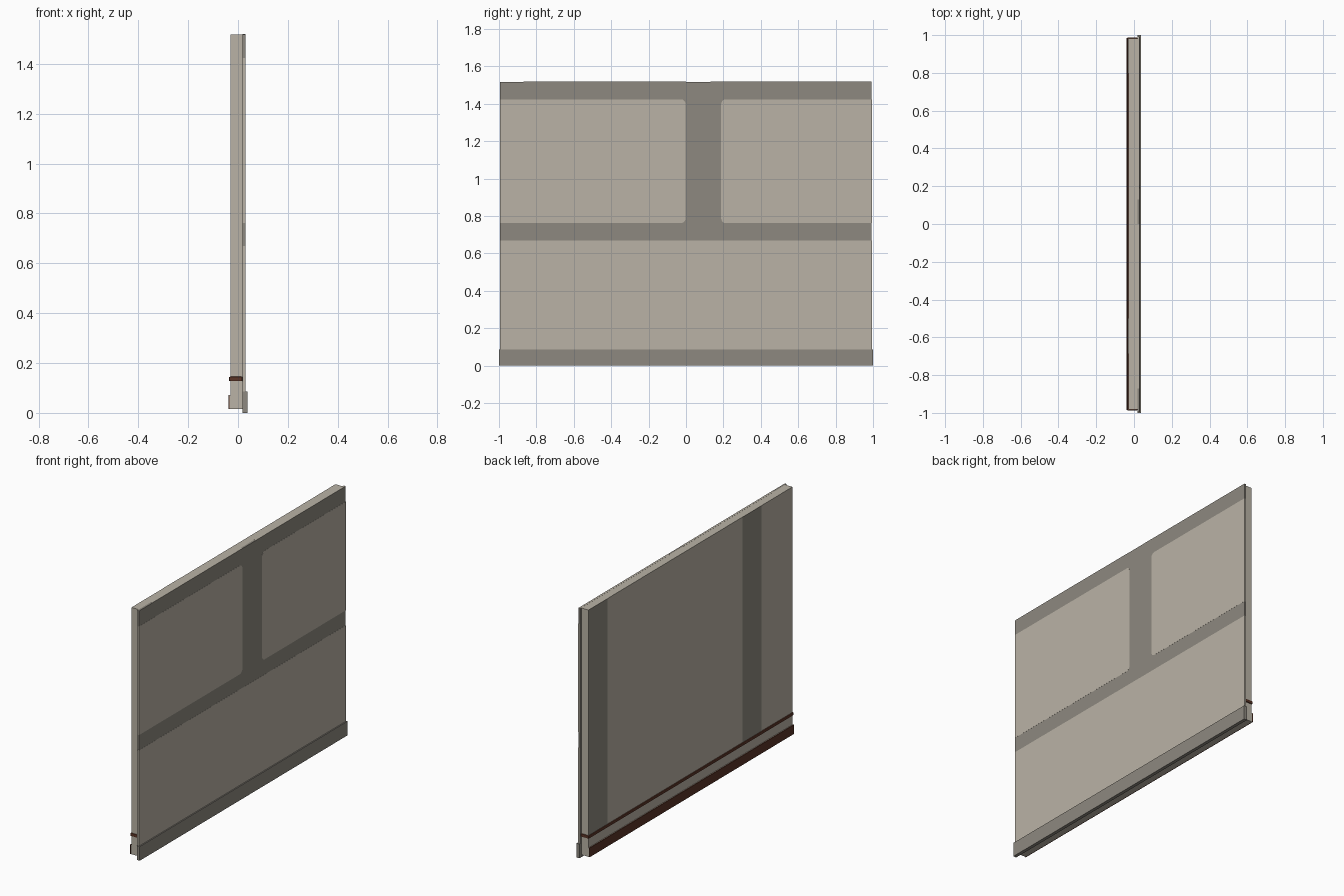
import bpy, bmesh, math

if "Cube" in bpy.data.objects:
    bpy.data.objects.remove(bpy.data.objects["Cube"])


def material(name, rgb):
    m = bpy.data.materials.new(name)
    m.diffuse_color = (*rgb, 1.0)
    m.use_nodes = True
    m.node_tree.nodes["Principled BSDF"].inputs["Base Color"].default_value = m.diffuse_color
    return m


PLASTER = material("pale plaster", (0.49, 0.45, 0.38))
BEAM = material("dark grey beam", (0.27, 0.25, 0.215))
WOOD = material("brown wood", (0.105, 0.035, 0.02))


def finish(name, bm, mat):
    bmesh.ops.recalc_face_normals(bm, faces=bm.faces)
    me = bpy.data.meshes.new(name)
    bm.to_mesh(me)
    bm.free()
    me.materials.append(mat)
    ob = bpy.data.objects.new(name, me)
    bpy.context.collection.objects.link(ob)
    return ob


def prism(name, x0, x1, outline, mat):
    """Extrude a (y, z) outline along x."""
    bm = bmesh.new()
    face = bm.faces.new([bm.verts.new((x0, y, z)) for y, z in outline])
    new = bmesh.ops.extrude_face_region(bm, geom=[face])["geom"]
    verts = [v for v in new if isinstance(v, bmesh.types.BMVert)]
    bmesh.ops.translate(bm, verts=verts, vec=(x1 - x0, 0, 0))
    return finish(name, bm, mat)


def box(name, x, y, z, mat):
    return prism(name, x[0], x[1],
                 [(y[0], z[0]), (y[1], z[0]), (y[1], z[1]), (y[0], z[1])], mat)


def rounded_outline(outer, inner, z0, z1, r):
    """Panel outline: square at the outer end, rounded beside the post."""
    s = 1 if inner > outer else -1
    pts = [(outer, z1), (outer, z0)]
    for cz, start in ((z0 + r, -90), (z1 - r, 0)):
        for i in range(6):
            a = math.radians(start + 18 * i)
            pts.append((inner - s * r + s * r * math.cos(a), cz + r * math.sin(a)))
    return pts


TOP = 1.518
FRONT = (0.018, 0.031)

# main wall slab
box("wall_slab", (-0.030, 0.018), (-0.982, 0.982), (0.015, TOP), PLASTER)

# timber-frame plate on the +x side, with pale infill panels laid over it
box("timber_frame", (FRONT[0], FRONT[1] - 0.0006), (-0.995, 0.993), (0.03, TOP), BEAM)
panels = [("upper_panel_left", rounded_outline(-0.9956, -0.002, 0.762, 1.424, 0.025)),
          ("upper_panel_right", rounded_outline(0.9936, 0.188, 0.762, 1.424, 0.025))]
for name, outline in panels:
    prism(name, *FRONT, outline, PLASTER)
box("lower_panel", FRONT, (-0.9956, 0.9936), (0.03, 0.670), PLASTER)

# pale cap along the top edge of the frame
for i, y in enumerate(((-0.87, 0.0), (0.13, 0.993))):
    box(f"frame_top_cap_{i}", (FRONT[0], FRONT[1] - 0.0006), y, (TOP, TOP + 0.0006), PLASTER)

# outside footing board
box("footing_board", (0.018, 0.038), (-1.0, 1.0), (0.0, 0.086), BEAM)

# inside face: two vertical posts
for i, y in enumerate(((0.80, 0.982), (-0.685, -0.50))):
    box(f"inside_post_{i}", (-0.0308, -0.030), y, (0.136, TOP), BEAM)

# inside skirting board with pale backing
box("skirting_backing", (-0.034, -0.030), (-0.982, 0.982), (0.015, 0.07), PLASTER)
box("skirting_board", (-0.039, -0.034), (-0.984, 0.984), (0.015, 0.071), WOOD)

# rail that wraps the slab on the inside face and both ends
rail = box("wrapping_rail", (-0.036, 0.018), (-0.988, 0.988), (0.127, 0.145), WOOD)
bevel = rail.modifiers.new("soft edge", 'BEVEL')
bevel.width = 0.004
bevel.segments = 2
